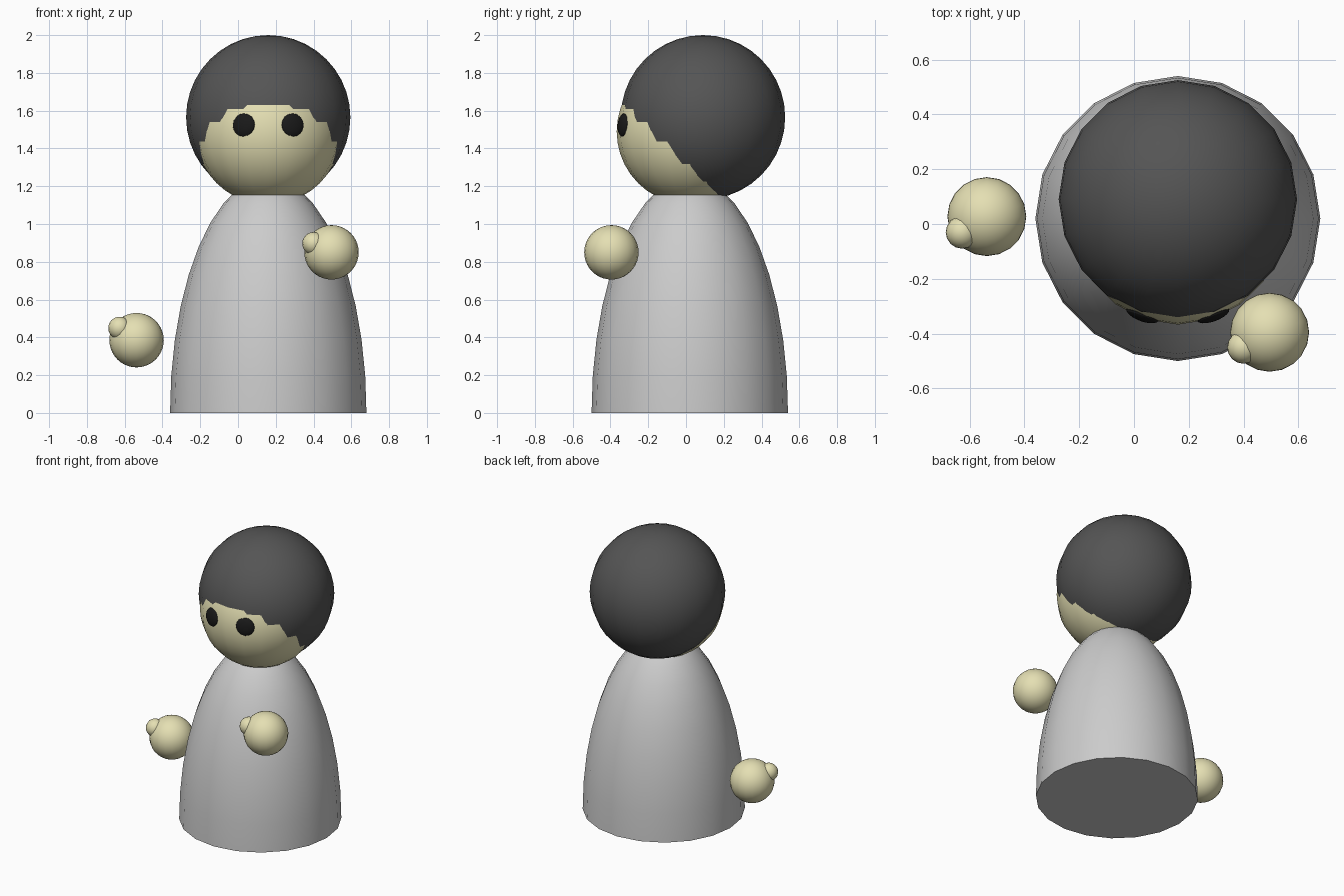
import bpy
import bmesh
from mathutils import Vector

if "Cube" in bpy.data.objects:
    bpy.data.objects.remove(bpy.data.objects["Cube"])


def material(name, rgb):
    m = bpy.data.materials.new(name)
    m.diffuse_color = (*rgb, 1)
    m.use_nodes = True
    m.node_tree.nodes["Principled BSDF"].inputs["Base Color"].default_value = m.diffuse_color
    return m


skin = material("skin", (0.78, 0.74, 0.45))
dark = material("dark_hair", (0.09, 0.09, 0.09))
black = material("black", (0.01, 0.01, 0.01))


def ball(name, centre, size, mat=None, segs=20, rings=20, normal=None, half=False):
    """Smooth ellipsoid; 'normal' tilts its z axis, 'half' keeps the closed upper dome."""
    bm = bmesh.new()
    bmesh.ops.create_uvsphere(bm, u_segments=segs, v_segments=rings, radius=1)
    bmesh.ops.scale(bm, vec=size, verts=bm.verts)
    if half:
        low = [v for v in bm.verts if v.co.z < -1e-4]
        bmesh.ops.delete(bm, geom=low, context='VERTS')
        bmesh.ops.holes_fill(bm, edges=[e for e in bm.edges if e.is_boundary], sides=0)
        bmesh.ops.recalc_face_normals(bm, faces=bm.faces)
    if normal:
        turn = Vector(normal).to_track_quat('Z', 'Y').to_matrix()
        bmesh.ops.rotate(bm, cent=(0, 0, 0), matrix=turn, verts=bm.verts)
    mesh = bpy.data.meshes.new(name)
    bm.to_mesh(mesh)
    bm.free()
    ob = bpy.data.objects.new(name, mesh)
    ob.location = centre
    bpy.context.collection.objects.link(ob)
    if mat:
        mesh.materials.append(mat)
    bpy.ops.object.select_all(action='DESELECT')
    ob.select_set(True)
    bpy.context.view_layer.objects.active = ob
    bpy.ops.object.shade_smooth_by_angle()
    return ob


# Robe-like body: half ellipsoid with a flat base
ball("body", (0.16, 0.02, 0), (0.52, 0.52, 1.246), half=True)

# Head, and a larger offset sphere as the hair
head = Vector((0.16, 0.02, 1.49))
R = 0.387
ball("head", head, (R, R, R), skin)
ball("hair", (0.16, 0.09, 1.565), (0.435, 0.435, 0.435), dark)

# Flattened eyes lying on the face
for side, label in ((-1, "left"), (1, "right")):
    n = Vector((0.132 * side, -0.36, 0.035)).normalized()
    ball(label + "_eye", head + n * (R - 0.01), (0.062, 0.062, 0.022), black, 16, 10, normal=n)

# Floating hands, each with a thumb
for label, hand, thumb in (
        ("left", (-0.537, 0.027, 0.385), (-0.09, -0.057, 0.064)),
        ("right", (0.495, -0.395, 0.85), (-0.095, -0.055, 0.047))):
    ball(label + "_hand", hand, (0.144, 0.144, 0.144), skin)
    ball(label + "_thumb", Vector(hand) + Vector(thumb), (0.06, 0.06, 0.06), skin, 16, 12)
